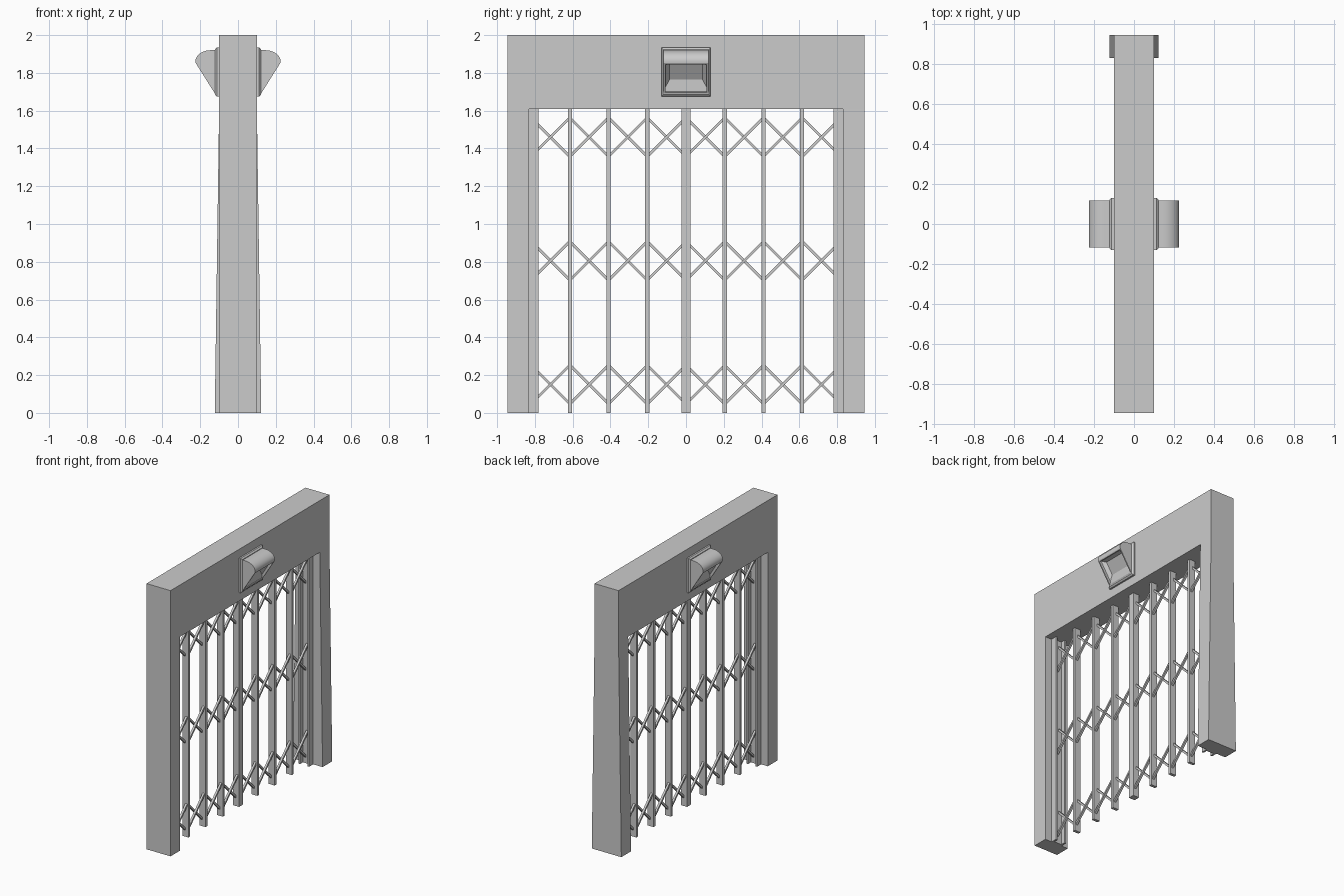
import bpy, bmesh, math
from mathutils import Vector

if "Cube" in bpy.data.objects:
    bpy.data.objects.remove(bpy.data.objects["Cube"])

HALF_L, HALF_D, OPEN_Y, OPEN_Z = 0.945, 0.10, 0.83, 1.61


def finish(name, bm):
    bmesh.ops.recalc_face_normals(bm, faces=bm.faces)
    mesh = bpy.data.meshes.new(name)
    bm.to_mesh(mesh)
    bm.free()
    obj = bpy.data.objects.new(name, mesh)
    bpy.context.collection.objects.link(obj)
    return obj


def prism(bm, profile, lo, hi, place):
    """Extrude a 2D profile from lo to hi; place(u, v, w) gives the 3D point."""
    ends = [[bm.verts.new(place(u, v, w)) for u, v in profile] for w in (lo, hi)]
    bm.faces.new(ends[0])
    bm.faces.new(ends[1][::-1])
    n = len(profile)
    return [bm.faces.new((ends[0][i], ends[0][(i + 1) % n],
                          ends[1][(i + 1) % n], ends[1][i])) for i in range(n)]


def box(bm, x, y, z):
    prism(bm, [(x[0], y[0]), (x[1], y[0]), (x[1], y[1]), (x[0], y[1])],
          z[0], z[1], lambda u, v, w: (u, v, w))


# Door frame: lintel, straight post and post flared towards the floor
bm = bmesh.new()
box(bm, (-HALF_D, HALF_D), (-HALF_L, HALF_L), (OPEN_Z, 2))
finish("lintel", bm)
for side, foot in ((-1, 0.10), (1, 0.123)):
    bm = bmesh.new()
    prism(bm, [(-foot, 0), (foot, 0), (HALF_D, OPEN_Z), (-HALF_D, OPEN_Z)],
          side * OPEN_Y, side * HALF_L, lambda u, v, w: (u, w, v))
    finish("frame_post_left" if side < 0 else "frame_post_right", bm)

# U-shaped channels that receive the gate
for side in (-1, 1):
    bm = bmesh.new()
    d, t = 0.045, 0.014
    outer, inner = OPEN_Y, 0.782
    pts = [(-d, outer), (d, outer), (d, inner), (d - t, inner),
           (d - t, outer - t), (t - d, outer - t), (t - d, inner), (-d, inner)]
    prism(bm, pts, 0, OPEN_Z, lambda u, v, w: (u, side * v, w))
    finish("gate_channel", bm)

# Vertical gate bars, the middle one is wider
PITCH = 0.205
for i in range(-3, 4):
    bm = bmesh.new()
    half = 0.023 if i == 0 else 0.011
    box(bm, (-0.025, 0.025), (i * PITCH - half, i * PITCH + half), (0, OPEN_Z))
    finish("gate_bar", bm)

# Scissor lattice: two crossing slats per bay, in three rows
for row, zc in enumerate((0.15, 0.805, 1.46)):
    bm = bmesh.new()
    for i in range(8):
        yc = (i - 3.5) * PITCH
        for s in (-1, 1):
            # end bays stop inside their channel
            a, b = max(-0.105, -0.81 - yc), min(0.105, 0.81 - yc)
            h = 0.01
            pts = [(yc + a, zc + s * a - h), (yc + b, zc + s * b - h),
                   (yc + b, zc + s * b + h), (yc + a, zc + s * a + h)]
            x = s * 0.008
            prism(bm, pts, x - 0.008, x + 0.008, lambda u, v, w: (w, u, v))
    finish(f"scissor_row_{row + 1}", bm)

# Lamps on both faces: backing plate and hooded housing with recessed lens
for side in (-1, 1):
    tag = "left" if side < 0 else "right"
    bm = bmesh.new()
    box(bm, (side * 0.09, side * 0.122), (-0.131, 0.131), (1.675, 1.935))
    edges = [e for e in bm.edges if all(abs(v.co.x) > 0.12 for v in e.verts)]
    bmesh.ops.bevel(bm, geom=edges, offset=0.01, segments=1, affect='EDGES')
    finish("lamp_plate_" + tag, bm)

    bm = bmesh.new()
    arc = [(0.145 + 0.08 * math.sin(math.radians(t)),
            1.862 + 0.058 * math.cos(math.radians(t))) for t in range(0, 101, 10)]
    profile = [(0.11, 1.69), (0.11, 1.92)] + arc + [(0.122, 1.69)]
    faces = prism(bm, profile, -0.118, 0.118, lambda u, v, w: (side * u, w, v))
    slant = faces[len(arc) + 1]
    bmesh.ops.recalc_face_normals(bm, faces=bm.faces)
    # rim, step in, then sloping reflector
    for thick, depth in ((0.012, 0), (0.001, -0.018), (0.03, -0.022)):
        bmesh.ops.inset_region(bm, faces=[slant], thickness=thick, depth=depth)
    lamp = finish("lamp_hood_" + tag, bm)
    bpy.context.view_layer.objects.active = lamp
    lamp.select_set(True)
    bpy.ops.object.shade_smooth_by_angle(angle=math.radians(25))
    lamp.select_set(False)
